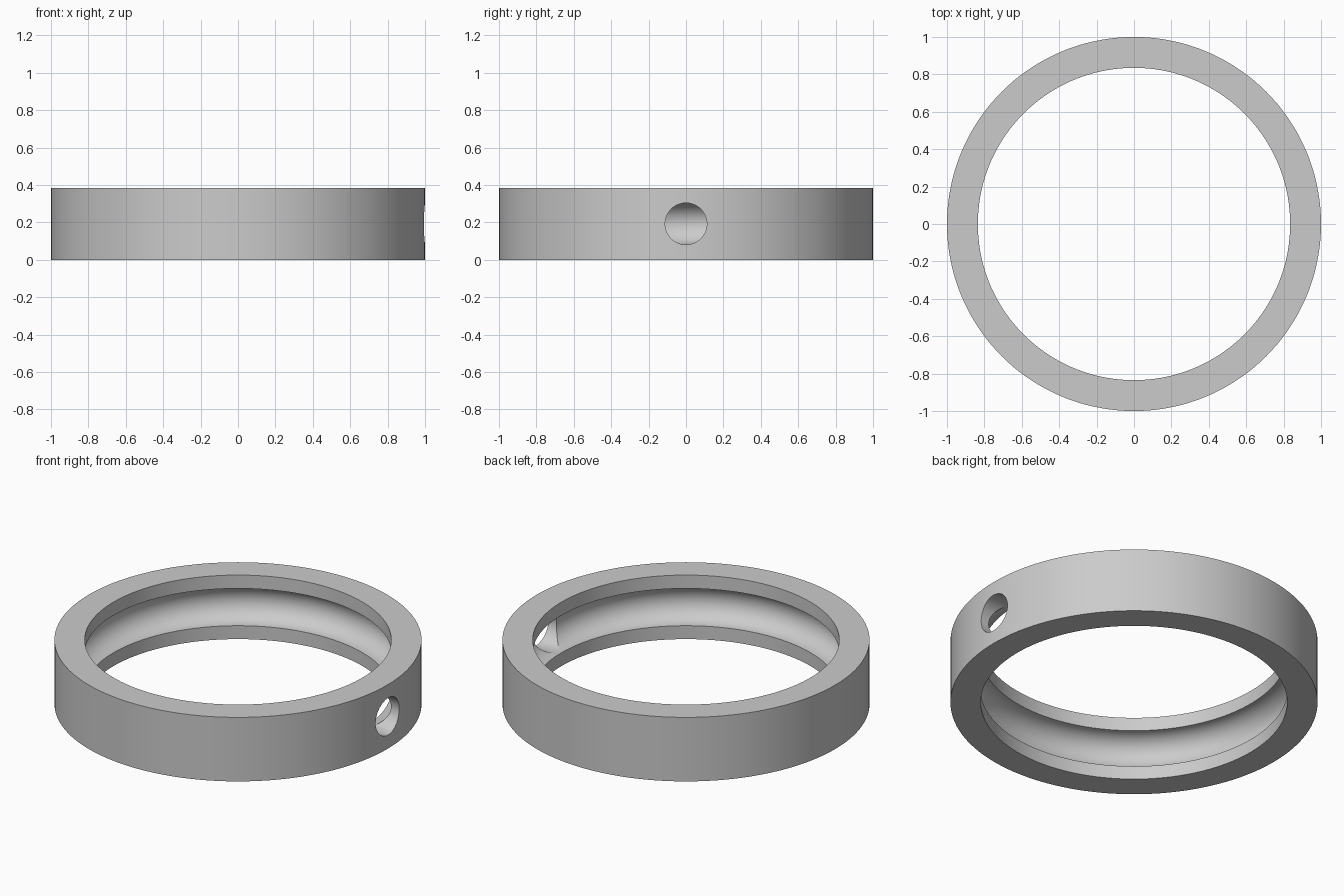
import bpy, bmesh, math
from mathutils import Matrix, Vector

cube = bpy.data.objects.get("Cube")
if cube:
    bpy.data.objects.remove(cube, do_unlink=True)

OUTER, INNER, HEIGHT = 1.0, 0.835, 0.385
GROOVE, HOLE = 0.112, 0.1115
MID = HEIGHT / 2

steel = bpy.data.materials.new("grey_steel")
steel.use_nodes = True
colour = (0.6, 0.6, 0.6, 1)
steel.diffuse_color = colour
steel.node_tree.nodes["Principled BSDF"].inputs["Base Color"].default_value = colour


def add_object(name, bm):
    bmesh.ops.recalc_face_normals(bm, faces=bm.faces)
    mesh = bpy.data.meshes.new(name)
    bm.to_mesh(mesh)
    bm.free()
    mesh.materials.append(steel)
    obj = bpy.data.objects.new(name, mesh)
    bpy.context.collection.objects.link(obj)
    return obj


# Ring: rectangular section with a half-round groove in the bore, spun round z
steps = 24
section = [(INNER, 0), (OUTER, 0), (OUTER, HEIGHT), (INNER, HEIGHT)]
for i in range(steps + 1):
    a = math.pi * i / steps
    section.append((INNER + GROOVE * math.sin(a), MID + GROOVE * math.cos(a)))
bm = bmesh.new()
verts = [bm.verts.new((r, 0, z)) for r, z in section]
edges = [bm.edges.new((v, verts[i - 1])) for i, v in enumerate(verts)]
bmesh.ops.spin(bm, geom=verts + edges, cent=(0, 0, 0), axis=(0, 0, 1),
               angle=math.tau, steps=144, use_merge=True)
bmesh.ops.remove_doubles(bm, verts=bm.verts, dist=1e-5)
ring = add_object("grooved_ring", bm)

# Radial filling hole on the +x side, opening into the groove
bm = bmesh.new()
bmesh.ops.create_cone(bm, cap_ends=True, segments=64, radius1=HOLE, radius2=HOLE, depth=0.4,
                      matrix=Matrix.Translation(Vector((OUTER, 0, MID)))
                      @ Matrix.Rotation(math.pi / 2, 4, "Y"))
cutter = add_object("hole_cutter", bm)
cut = ring.modifiers.new("filling_hole", "BOOLEAN")
cut.operation = "DIFFERENCE"
cut.solver = "EXACT"
cut.object = cutter

# Apply the cut, drop the cutter and smooth the curved walls
bpy.ops.object.select_all(action="DESELECT")
ring.select_set(True)
bpy.context.view_layer.objects.active = ring
bpy.ops.object.modifier_apply(modifier=cut.name)
bpy.data.objects.remove(cutter, do_unlink=True)
bpy.ops.object.shade_smooth_by_angle(angle=math.radians(30))
